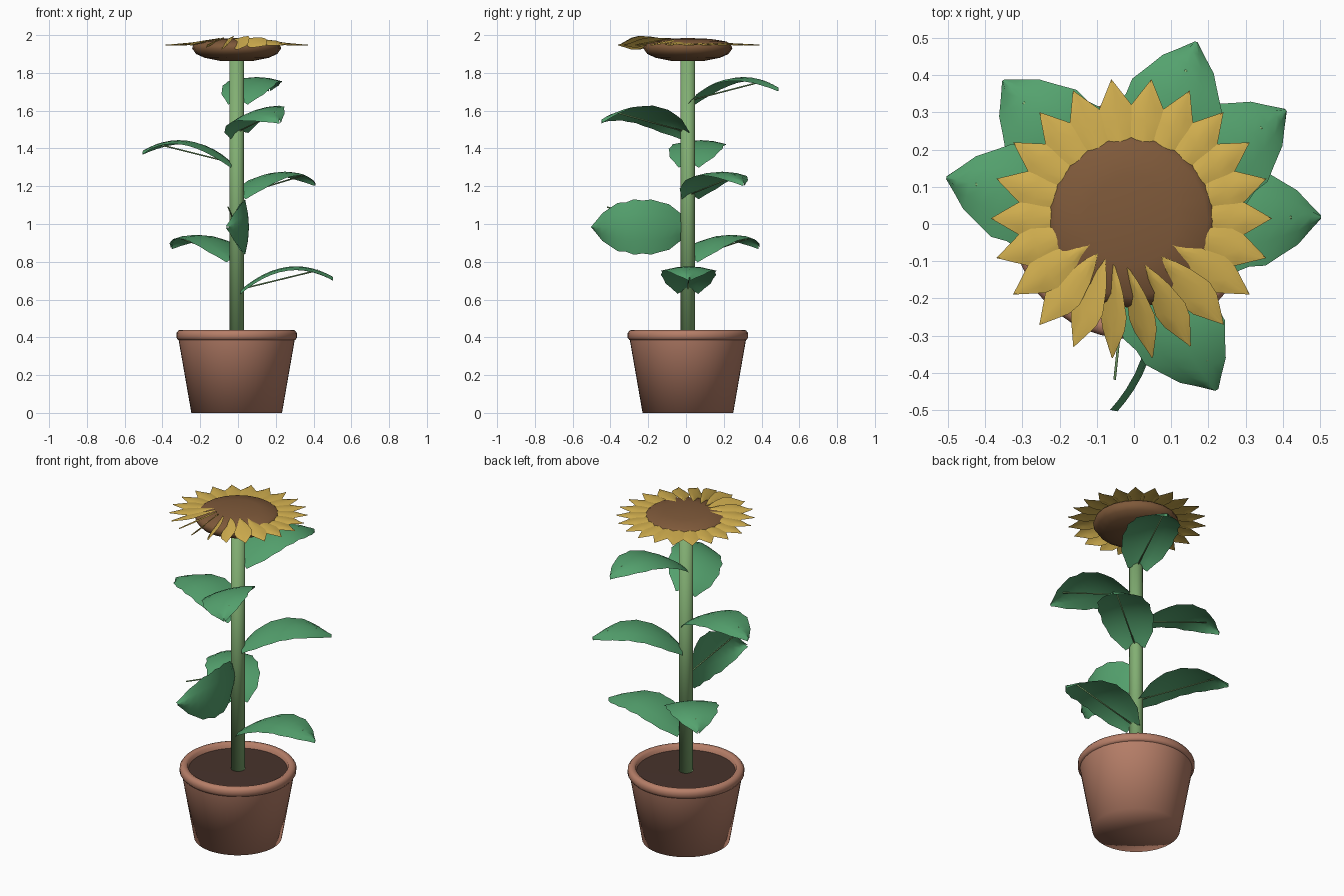
import bpy, bmesh
from math import sin, cos, pi, radians
from mathutils import Matrix, Vector

if "Cube" in bpy.data.objects:
    bpy.data.objects.remove(bpy.data.objects["Cube"], do_unlink=True)

CENTER = Vector((-0.007, 0.01, 0))


def material(name, rgb):
    m = bpy.data.materials.new(name)
    m.use_nodes = True
    m.diffuse_color = (*rgb, 1)
    m.node_tree.nodes["Principled BSDF"].inputs["Base Color"].default_value = (*rgb, 1)
    return m


TERRACOTTA = material("terracotta", (0.468, 0.209, 0.138))
SOIL = material("soil brown", (0.065, 0.033, 0.025))
STEM = material("stem green", (0.223, 0.429, 0.171))
LEAF = material("leaf green", (0.089, 0.361, 0.156))
PETAL = material("petal yellow", (0.66, 0.44, 0.08))
SEED = material("seed brown", (0.21, 0.1, 0.042))


def add_object(name, bm, mat, matrix=Matrix(), smooth=True):
    mesh = bpy.data.meshes.new(name)
    bm.to_mesh(mesh)
    bm.free()
    mesh.materials.append(mat)
    for p in mesh.polygons:
        p.use_smooth = smooth
    ob = bpy.data.objects.new(name, mesh)
    ob.matrix_world = Matrix.Translation(CENTER) @ matrix
    bpy.context.collection.objects.link(ob)
    return ob


def lathe(name, profile, mat, sides=48):
    """Spin a (radius, height) profile round the vertical axis."""
    bm = bmesh.new()
    verts = [bm.verts.new((r, 0, z)) for r, z in profile]
    edges = [bm.edges.new(pair) for pair in zip(verts, verts[1:])]
    bmesh.ops.spin(bm, geom=verts + edges, cent=(0, 0, 0), axis=(0, 0, 1),
                   angle=2 * pi, steps=sides, use_merge=True)
    bmesh.ops.remove_doubles(bm, verts=bm.verts, dist=1e-5)
    bmesh.ops.recalc_face_normals(bm, faces=bm.faces)
    return add_object(name, bm, mat)


def blade(name, rows, mat, matrix, droop):
    """Thin blade along +x from (x, half width, height) rows; edges sag by droop."""
    bm = bmesh.new()
    grid = []
    for x, w, z in rows:
        grid.append([bm.verts.new((x, w * t, z - droop * t * t))
                     for t in (-1, -0.5, 0, 0.5, 1)])
    for a, b in zip(grid, grid[1:]):
        for i in range(4):
            bm.faces.new((a[i], b[i], b[i + 1], a[i + 1]))
    bmesh.ops.remove_doubles(bm, verts=bm.verts, dist=1e-5)
    return add_object(name, bm, mat, matrix)


def rod(name, start, end, radius, mat, sides):
    start, end = Vector(start), Vector(end)
    axis = end - start
    bm = bmesh.new()
    bmesh.ops.create_cone(bm, cap_ends=True, segments=sides, radius1=radius,
                          radius2=radius, depth=axis.length)
    turn = axis.to_track_quat('Z', 'Y').to_matrix().to_4x4()
    return add_object(name, bm, mat, Matrix.Translation((start + end) / 2) @ turn)


# Pot, rolled rim and soil
lathe("pot", [(0, 0), (0.24, 0), (0.308, 0.39)], TERRACOTTA)
lathe("pot_rim", [(0.3, 0.385), (0.31, 0.386), (0.319, 0.398), (0.319, 0.422),
                  (0.308, 0.437), (0.29, 0.44), (0.275, 0.432), (0.268, 0.4)], TERRACOTTA)
lathe("soil", [(0, 0.412), (0.272, 0.41)], SOIL)

# Stem
rod("stem", (0, 0, 0.4), (0, 0, 1.88), 0.038, STEM, 24)

# Seed head
lathe("seed_head", [(0, 1.86), (0.09, 1.864), (0.17, 1.88), (0.215, 1.9), (0.236, 1.93),
                    (0.228, 1.95), (0.205, 1.966), (0.12, 1.98), (0, 1.985)], SEED, 20)

# Petals: the front ones ride up over the seed head and turn on edge
PETAL_SHAPE = [(0, 0), (0.15, 0.02), (0.3, 0.035), (0.55, 0.05), (0.7, 0.043), (1, 0)]
for i in range(22):
    angle = 2 * pi * i / 22
    front = max(0, -sin(angle))
    rows = []
    for s, w in PETAL_SHAPE:
        rows.append((0.13 + 0.248 * s, w, 0.012 * (1 - s) + front * 0.032 * (1 - s)))
    place = (Matrix.Translation((0, 0.005, 1.95)) @ Matrix.Rotation(angle, 4, 'Z')
             @ Matrix.Rotation(radians(48) * front ** 5, 4, 'X'))
    blade(f"petal_{i + 1}", rows, PETAL, place, 0.006)

# Leaves spiralling up the stem, each with a straight midrib below
LEAF_SHAPE = [(0, 0.055), (0.07, 0.085), (0.15, 0.12), (0.24, 0.132), (0.33, 0.146),
              (0.42, 0.14), (0.51, 0.147), (0.6, 0.13), (0.69, 0.128), (0.78, 0.1),
              (0.87, 0.073), (0.94, 0.035), (1, 0.004)]
ROLL = {2: -90, 5: 17}
YAW = {2: -6}
for i in range(7):
    angle = radians(1 + 131.5 * i)
    height = 0.65 + 0.167 * i
    rows = [(0.02 + 0.49 * s, w, 0.42 * s - 0.35 * s * s) for s, w in LEAF_SHAPE]
    place = (Matrix.Translation((0, 0, height))
             @ Matrix.Rotation(angle + radians(YAW.get(i, 0)), 4, 'Z')
             @ Matrix.Rotation(radians(ROLL.get(i, 0)), 4, 'X'))
    blade(f"leaf_{i + 1}", rows, LEAF, place, 0.02)
    tip = (0.43 * cos(angle), 0.43 * sin(angle), height + 0.105)
    rod(f"leaf_midrib_{i + 1}", (0, 0, height), tip, 0.004, STEM, 6)
